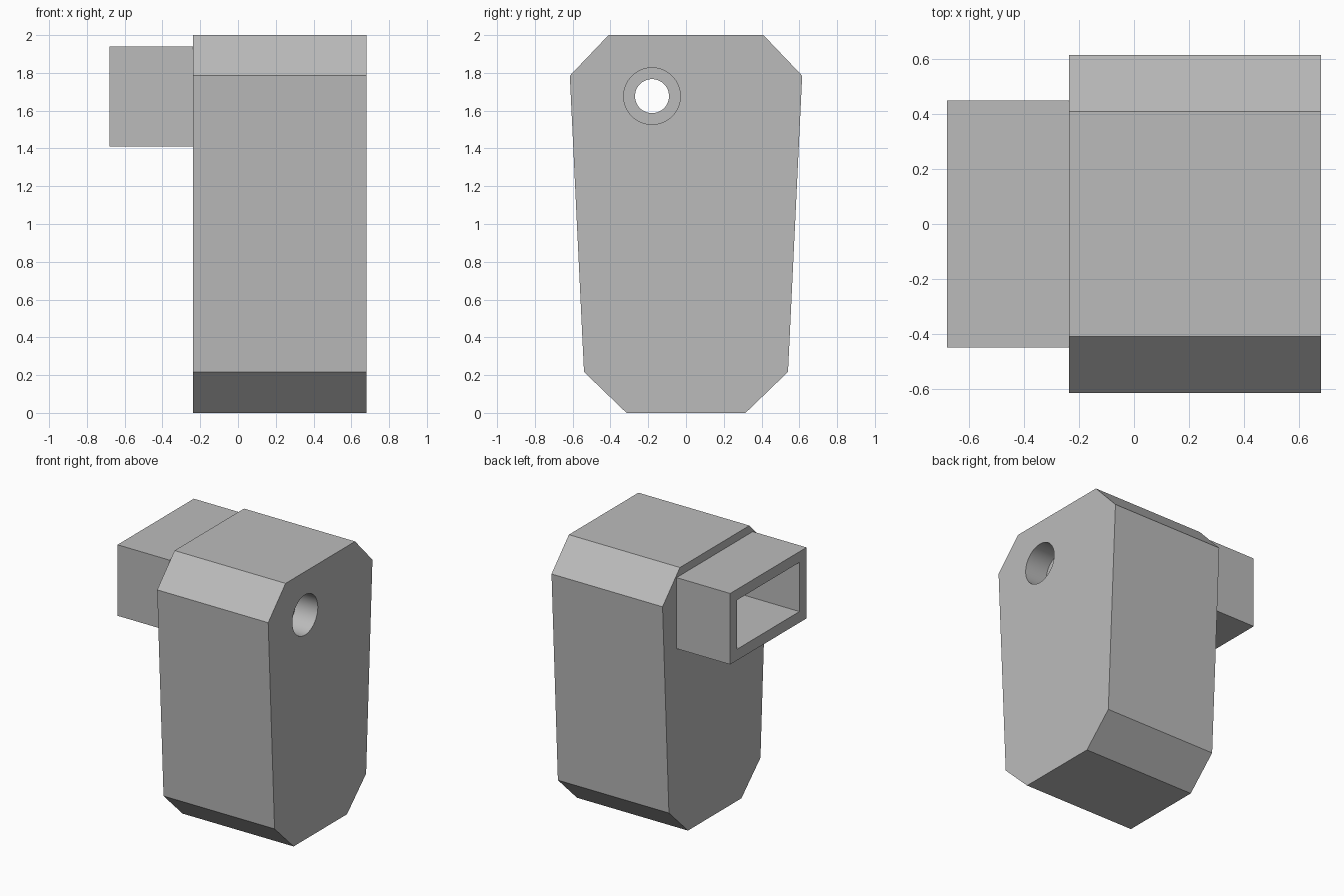
import bpy, math
from mathutils import Vector

if "Cube" in bpy.data.objects:
    bpy.data.objects.remove(bpy.data.objects["Cube"], do_unlink=True)

grey = bpy.data.materials.new("plain_grey")
grey.use_nodes = True
GREY = (0.5, 0.5, 0.5, 1)
grey.diffuse_color = GREY
grey.node_tree.nodes["Principled BSDF"].inputs["Base Color"].default_value = GREY


def prism(name, profile, x0, x1):
    """Extrude a y-z outline along x."""
    n = len(profile)
    verts = [(x, y, z) for x in (x0, x1) for y, z in profile]
    faces = [tuple(reversed(range(n))), tuple(range(n, 2 * n))]
    faces += [(i, (i + 1) % n, n + (i + 1) % n, n + i) for i in range(n)]
    mesh = bpy.data.meshes.new(name)
    mesh.from_pydata(verts, [], faces)
    mesh.materials.append(grey)
    obj = bpy.data.objects.new(name, mesh)
    bpy.context.collection.objects.link(obj)
    return obj


def rectangle(half_y, z0, z1):
    return [(-half_y, z0), (half_y, z0), (half_y, z1), (-half_y, z1)]


def circle(y, z, r, n=64):
    return [(y + r * math.cos(i * math.tau / n), z + r * math.sin(i * math.tau / n))
            for i in range(n)]


def boolean(target, other, operation):
    mod = target.modifiers.new(operation, 'BOOLEAN')
    mod.operation = operation
    mod.solver = 'EXACT'
    mod.object = other
    bpy.context.view_layer.objects.active = target
    bpy.ops.object.modifier_apply(modifier=mod.name)
    bpy.data.objects.remove(other, do_unlink=True)


# Tapered body with chamfered corners
half = [(0.315, 0), (0.54, 0.217), (0.615, 1.785), (0.41, 2)]
outline = half + [(-y, z) for y, z in reversed(half)]
body = prism("body", outline, -0.237, 0.68)

# Rectangular socket on the side, hollowed into the body
boolean(body, prism("socket", rectangle(0.45, 1.41, 1.94), -0.68, -0.2), 'UNION')
boolean(body, prism("cavity", rectangle(0.367, 1.493, 1.86), -0.8, 0.1), 'DIFFERENCE')

# Counterbored screw hole reaching the cavity
boolean(body, prism("counterbore", circle(-0.18, 1.677, 0.15), 0.5, 0.8), 'DIFFERENCE')
boolean(body, prism("screw_hole", circle(-0.18, 1.677, 0.09), 0, 0.6), 'DIFFERENCE')

# Smooth hole walls, sharp flat faces
bpy.ops.object.select_all(action='DESELECT')
body.select_set(True)
bpy.context.view_layer.objects.active = body
bpy.ops.object.shade_smooth_by_angle(angle=math.radians(20))
